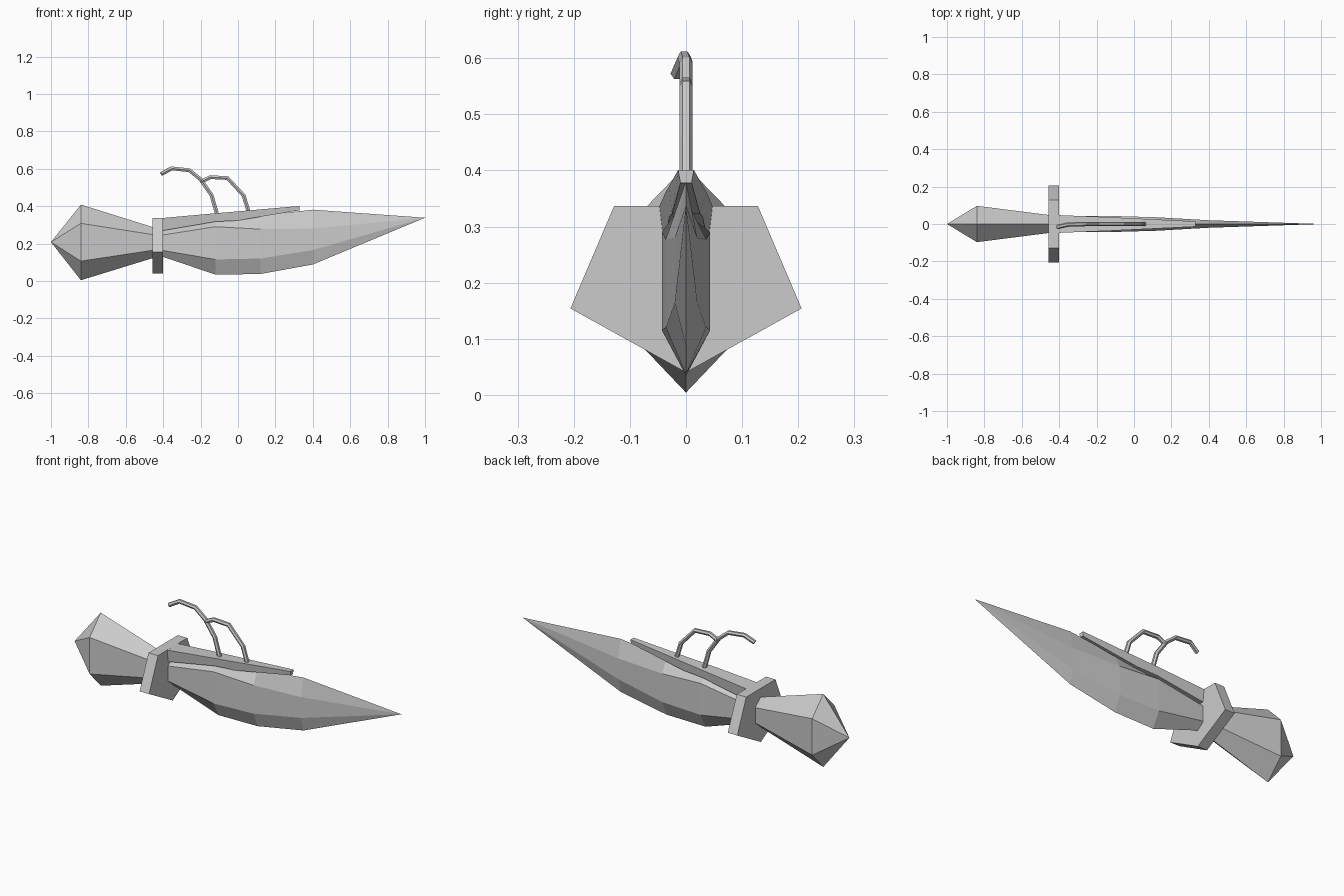
import bpy, bmesh

if "Cube" in bpy.data.objects:
    bpy.data.objects.remove(bpy.data.objects["Cube"])


def loft(name, rings):
    """Skin equal-length rings of points; a one-point ring makes a tip."""
    bm = bmesh.new()
    vs = [[bm.verts.new(p) for p in ring] for ring in rings]
    for a, b in zip(vs, vs[1:]):
        n = max(len(a), len(b))
        for i in range(n):
            j = (i + 1) % n
            if len(a) == 1:
                bm.faces.new((a[0], b[j], b[i]))
            elif len(b) == 1:
                bm.faces.new((a[i], a[j], b[0]))
            else:
                bm.faces.new((a[i], a[j], b[j], b[i]))
    for end in (vs[0], vs[-1]):
        if len(end) > 2:
            bm.faces.new(end)
    bmesh.ops.recalc_face_normals(bm, faces=bm.faces)
    mesh = bpy.data.meshes.new(name)
    bm.to_mesh(mesh)
    bm.free()
    ob = bpy.data.objects.new(name, mesh)
    bpy.context.collection.objects.link(ob)
    return ob


def hexagon(x, w, top, up, low, bottom):
    return [(x, 0, top), (x, w, up), (x, w, low),
            (x, 0, bottom), (x, -w, low), (x, -w, up)]


def tube(name, pts, radius):
    cu = bpy.data.curves.new(name, 'CURVE')
    cu.dimensions = '3D'
    cu.bevel_depth = radius
    cu.bevel_resolution = 1
    cu.use_fill_caps = True
    sp = cu.splines.new('POLY')
    sp.points.add(len(pts) - 1)
    for p, co in zip(sp.points, pts):
        p.co = (*co, 1)
    sp.use_smooth = False
    ob = bpy.data.objects.new(name, cu)
    bpy.context.collection.objects.link(ob)
    return ob


# Flared grip with pointed pommel
loft("grip", [[(-1, 0, 0.208)],
              hexagon(-0.84, 0.097, 0.408, 0.308, 0.106, 0.004),
              hexagon(-0.43, 0.045, 0.28, 0.244, 0.168, 0.13)])

# Five-sided cross guard
outline = [(-0.128, 0.337), (0.128, 0.337), (0.206, 0.154), (0, 0.04), (-0.206, 0.154)]
loft("guard", [[(x, y, z) for y, z in outline] for x in (-0.458, -0.4)])

# Blade
loft("blade", [hexagon(-0.42, 0.040, 0.275, 0.243, 0.166, 0.135),
               hexagon(-0.12, 0.043, 0.325, 0.29, 0.115, 0.034),
               hexagon(0.12, 0.036, 0.35, 0.277, 0.12, 0.037),
               hexagon(0.40, 0.020, 0.381, 0.28, 0.165, 0.088),
               [(1, 0, 0.338)]])

# Tapered spine along the back of the blade
spine = [(-0.42, 0.048, 0.335, 0.04, 0.266), (-0.12, 0.036, 0.362, 0.03, 0.317),
         (0.0, 0.030, 0.372, 0.025, 0.323), (0.33, 0.014, 0.401, 0.010, 0.378)]
loft("spine", [[(x, -w, t), (x, w, t), (x, v, b), (x, -v, b)]
               for x, w, t, v, b in spine])

# Curved hooks rising from the spine
tube("rear_hook", [(-0.11, 0, 0.35), (-0.142, 0, 0.46), (-0.2, 0, 0.543),
                   (-0.26, 0, 0.592), (-0.355, -0.003, 0.602), (-0.41, -0.016, 0.572)], 0.012)
tube("front_hook", [(0.06, 0, 0.36), (0.03, 0, 0.457), (-0.056, 0, 0.55),
                    (-0.147, 0, 0.555), (-0.2, 0, 0.53)], 0.012)
